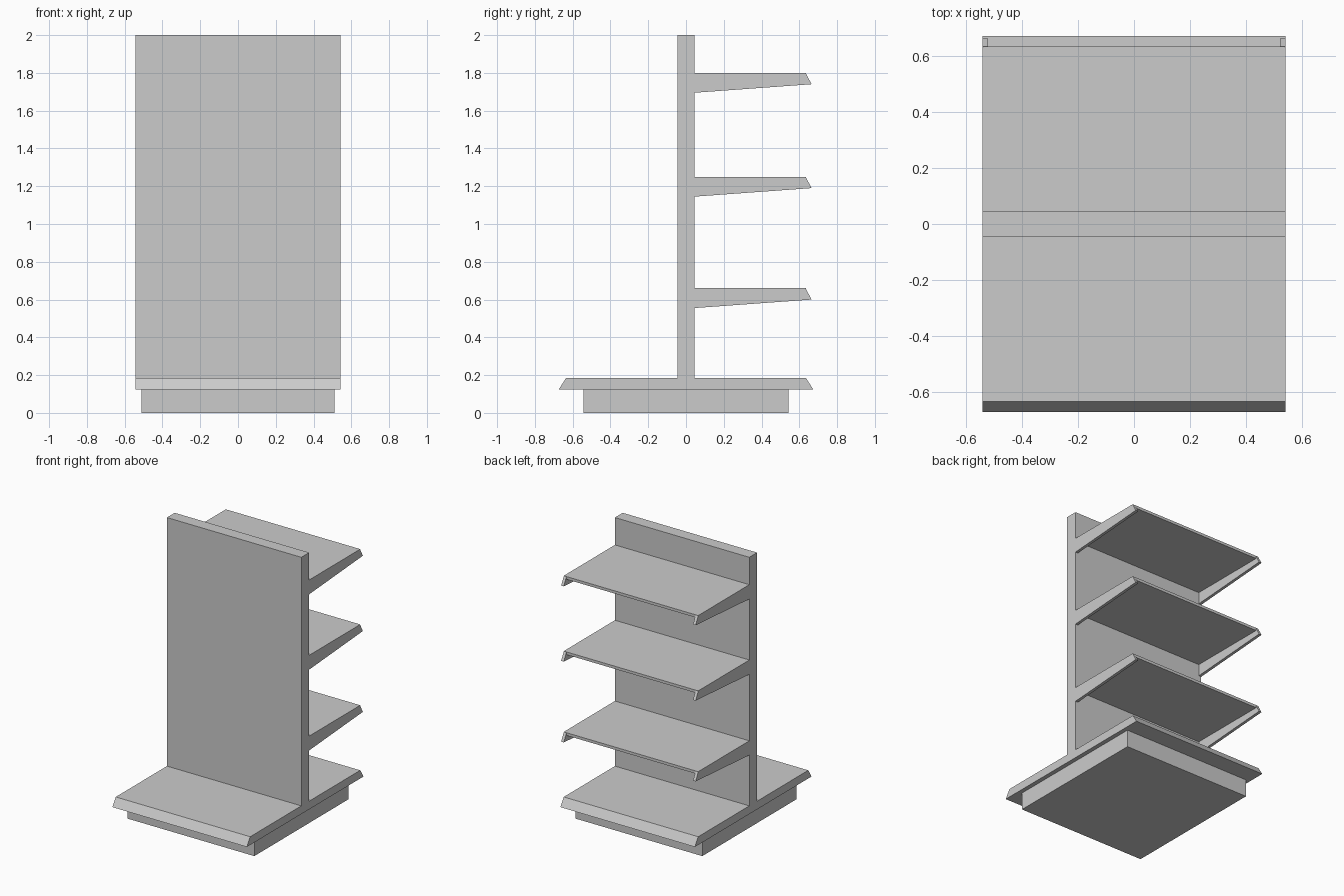
import bpy, bmesh

if "Cube" in bpy.data.objects:
    bpy.data.objects.remove(bpy.data.objects["Cube"])


def extrude_x(name, profile, x0, x1):
    """Extrude a closed (y, z) profile from x0 to x1."""
    bm = bmesh.new()
    face = bm.faces.new([bm.verts.new((x0, y, z)) for y, z in profile])
    out = bmesh.ops.extrude_face_region(bm, geom=[face])
    verts = [v for v in out["geom"] if isinstance(v, bmesh.types.BMVert)]
    bmesh.ops.translate(bm, verts=verts, vec=(x1 - x0, 0, 0))
    bmesh.ops.recalc_face_normals(bm, faces=bm.faces)
    mesh = bpy.data.meshes.new(name)
    bm.to_mesh(mesh)
    bm.free()
    obj = bpy.data.objects.new(name, mesh)
    bpy.context.collection.objects.link(obj)
    return obj


def rect(y0, y1, z0, z1):
    return [(y0, z0), (y1, z0), (y1, z1), (y0, z1)]


W = 0.543      # half width
PANEL = 0.045  # half thickness of the back panel

# Plinth, base deck with sloped lips, and central panel
extrude_x("plinth", rect(-0.543, 0.543, 0, 0.125), -0.512, 0.512)
extrude_x("base_deck", [(-0.673, 0.125), (0.673, 0.125), (0.635, 0.185), (-0.635, 0.185)], -W, W)
extrude_x("back_panel", rect(-PANEL, PANEL, 0.185, 2.0), -W, W)

# Shelves: thin board carried by a tapered bracket at each end
for i, top in enumerate((0.66, 1.25, 1.80), 1):
    extrude_x(f"shelf_board_{i}", rect(PANEL, 0.635, top - 0.02, top), -W + 0.003, W - 0.003)
    bracket = [(PANEL, top - 0.105), (0.665, top - 0.06), (0.633, top), (PANEL, top)]
    for side, s in (("left", -1), ("right", 1)):
        extrude_x(f"shelf_bracket_{side}_{i}", bracket, s * (W - 0.021), s * W)
